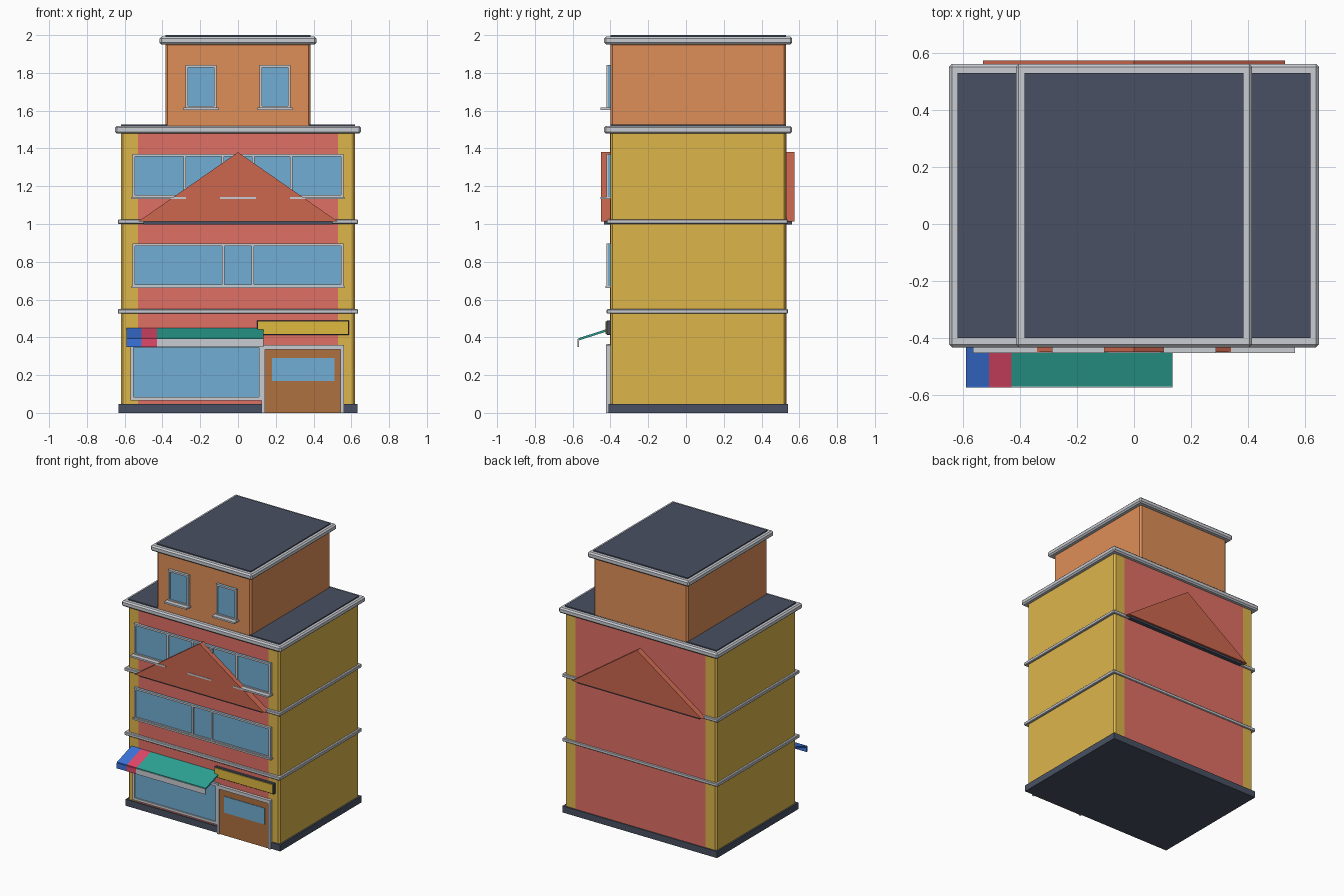
import bpy, bmesh
from mathutils import Matrix, Vector

if "Cube" in bpy.data.objects:
    bpy.data.objects.remove(bpy.data.objects["Cube"])


def material(name, code):
    # sRGB hex to linear viewport colour
    m = bpy.data.materials.new(name)
    rgb = [int(code[i:i + 2], 16) / 255 for i in (0, 2, 4)]
    m.diffuse_color = [c / 12.92 if c < 0.04 else ((c + 0.055) / 1.055) ** 2.4 for c in rgb] + [1]
    m.use_nodes = True
    m.node_tree.nodes["Principled BSDF"].inputs["Base Color"].default_value = m.diffuse_color
    return m


M = {n: material(n, c) for n, c in dict(
    yellow="DDB54B", red="E07064", orange="DE8F58", dark="485062", trim="C9CCD2",
    glass="72AED3", brown="AD7040", gable="CC674F", teal="2BA394", sign="DDB93E",
    blue="3B74DD", crimson="E0486A").items()}


def finish(name, bm, mat, bevel=0, segments=1):
    bmesh.ops.recalc_face_normals(bm, faces=bm.faces)
    me = bpy.data.meshes.new(name)
    bm.to_mesh(me)
    bm.free()
    ob = bpy.data.objects.new(name, me)
    bpy.context.collection.objects.link(ob)
    me.materials.append(M[mat])
    if bevel:
        b = ob.modifiers.new("edge", "BEVEL")
        b.width, b.segments = bevel, segments
    return ob


def box(name, x, y, z, mat, bevel=0, segments=1):
    bm = bmesh.new()
    size = [b - a for a, b in (x, y, z)]
    mid = [(a + b) / 2 for a, b in (x, y, z)]
    bmesh.ops.create_cube(bm, size=1, matrix=Matrix.Translation(mid) @ Matrix.Diagonal((*size, 1)))
    return finish(name, bm, mat, bevel, segments)


def prism(name, profile, vec, mat):
    bm = bmesh.new()
    f = bm.faces.new([bm.verts.new(p) for p in profile])
    r = bmesh.ops.extrude_face_region(bm, geom=[f])
    verts = [v for v in r["geom"] if isinstance(v, bmesh.types.BMVert)]
    bmesh.ops.translate(bm, verts=verts, vec=Vector(vec))
    if f.is_valid and len(bm.faces) == len(profile) + 1:
        bm.faces.new([v for v in f.verts])
    return finish(name, bm, mat)


def window(name, x, z, splits=(), sill=None, t=0.013):
    # Frame bars around a glass sheet, with mullions at the split positions
    box(name + "_glass", x, (-0.412, -0.39), z, "glass")
    yf = (-0.42, -0.39)
    for i, xe in enumerate([x[0] + t / 2, *splits, x[1] - t / 2]):
        box(f"{name}_upright_{i}", (xe - t / 2, xe + t / 2), yf, z, "trim")
    for i, ze in enumerate(z):
        a = ze - t * i
        box(f"{name}_rail_{i}", x, yf, (a, a + t), "trim")
    for i, (a, b) in enumerate(sill or []):
        box(f"{name}_sill_{i}", (a, b), (-0.453, -0.39), (z[0] - 0.008, z[0] + 0.004), "trim")


Y = (-0.40, 0.53)

# Walls: yellow body, red front and back panels, orange upper storey
box("main_body", (-0.62, 0.62), Y, (0.02, 1.49), "yellow", 0.012)
box("red_wall_panels", (-0.53, 0.53), (-0.402, 0.532), (0.01, 1.48), "red")
box("upper_storey", (-0.385, 0.385), Y, (1.5, 1.96), "orange", 0.012)

# Plinth, floor bands, cornices and roofs
box("plinth", (-0.632, 0.632), (-0.41, 0.54), (0, 0.048), "dark")
for i, z in enumerate((0.525, 1.0)):
    box(f"floor_band_{i}", (-0.636, 0.636), (-0.42, 0.54), (z, z + 0.024), "trim", 0.004)
for name, w, z in (("main", 0.62, 1.478), ("upper", 0.385, 1.95)):
    box(name + "_cornice", (-w - 0.03, w + 0.03), (-0.433, 0.562), (z, z + 0.042), "trim", 0.01)
    box(name + "_roof", (-w, w), Y, (z + 0.01, z + 0.05), "dark")

# Gable running through the building and showing at both ends
prism("gable_roof", [(-0.53, -0.45, 1.012), (0.53, -0.45, 1.012), (0, -0.45, 1.38)],
      (0, 1.024, 0), "gable")
box("gable_soffit", (-0.5, 0.5), (-0.435, 0.56), (0.998, 1.013), "dark")

# Windows
window("third_floor_window", (-0.558, 0.558), (1.14, 1.37), (-0.282, -0.08, 0.08, 0.282),
       [(-0.565, -0.275), (-0.095, 0.095), (0.275, 0.565)])
window("second_floor_window", (-0.558, 0.558), (0.668, 0.896), (-0.079, 0.079))
box("second_floor_sill", (-0.565, 0.565), (-0.425, -0.39), (0.66, 0.672), "trim")
window("shop_window", (-0.57, 0.13), (0.065, 0.365), t=0.018)
for side, a in (("left", -0.278), ("right", 0.113)):
    window("upper_window_" + side, (a, a + 0.165), (1.612, 1.842),
           sill=[(a - 0.01, a + 0.175)])

# Door with surround and glazed panel
box("door", (0.135, 0.55), (-0.416, -0.39), (0, 0.345), "brown")
box("door_glass", (0.18, 0.51), (-0.42, -0.40), (0.17, 0.29), "glass")
for i, a in enumerate((0.125, 0.543)):
    box(f"door_jamb_{i}", (a, a + 0.017), (-0.424, -0.39), (0, 0.36), "trim")
box("door_head", (0.125, 0.56), (-0.424, -0.39), (0.335, 0.36), "trim")

# Signboard with raised yellow panel
box("sign_back", (0.1, 0.588), (-0.42, -0.39), (0.412, 0.49), "dark", 0.003)
box("sign_panel", (0.106, 0.582), (-0.426, -0.40), (0.418, 0.484), "sign")

# Sloping awning in three colours, each with a hanging front flap
for name, a, b, top, flap in (("blue", -0.59, -0.51, "blue", "blue"),
                              ("red", -0.51, -0.43, "crimson", "crimson"),
                              ("teal", -0.43, 0.135, "teal", "trim")):
    prism("awning_" + name, [(a, -0.40, 0.45), (a, -0.57, 0.395), (a, -0.57, 0.383), (a, -0.40, 0.437)],
          (b - a, 0, 0), top)
    box("awning_flap_" + name, (a, b), (-0.574, -0.566), (0.35, 0.39), flap)
